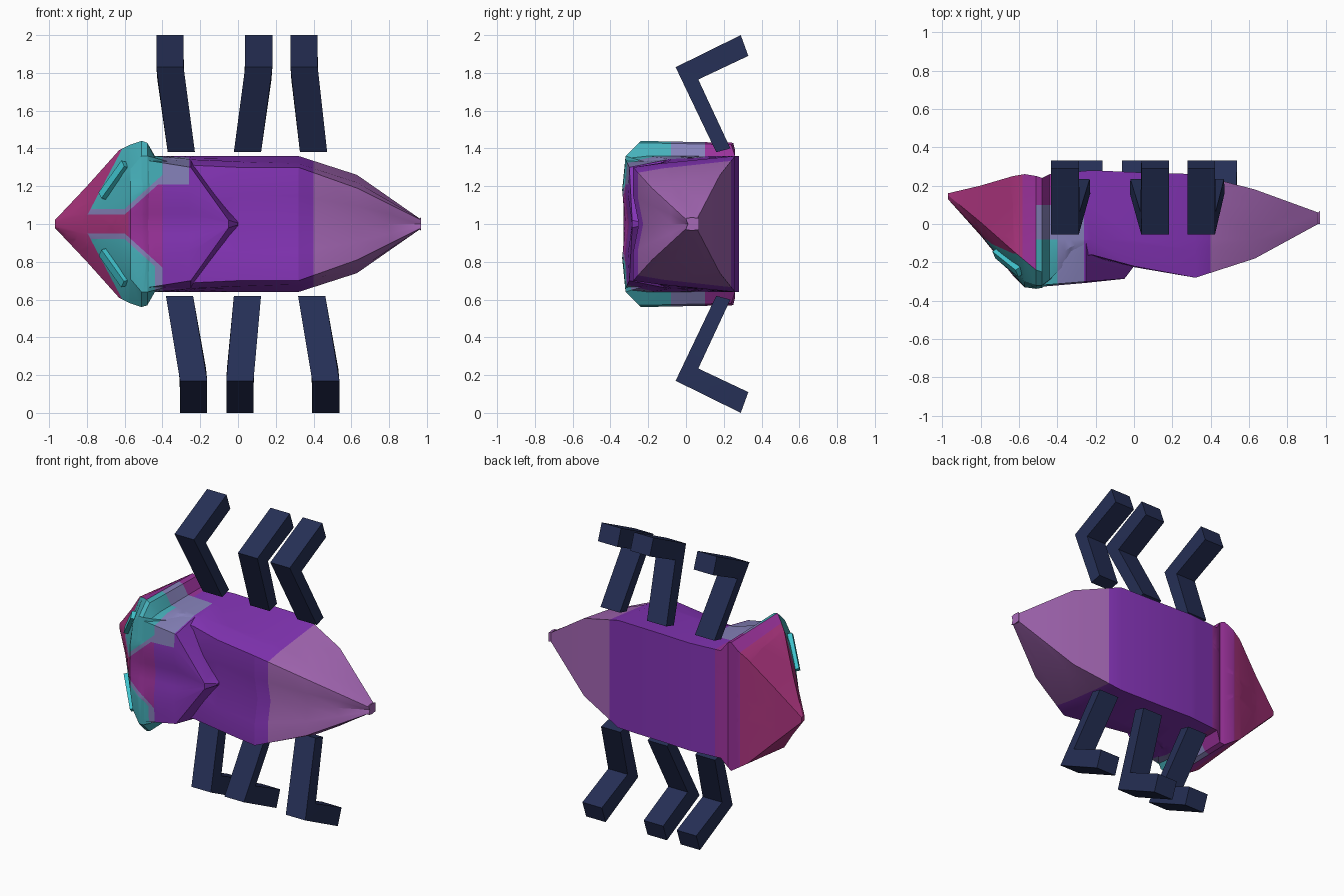
import bpy, bmesh, math
from mathutils import Vector, Matrix
from mathutils.bvhtree import BVHTree

cube = bpy.data.objects.get("Cube")
if cube:
    bpy.data.objects.remove(cube, do_unlink=True)


def linear(c):
    c /= 255
    return c / 12.92 if c < 0.04 else ((c + 0.055) / 1.055) ** 2.4


def material(name, *rgb):
    m = bpy.data.materials.new(name)
    m.use_nodes = True
    col = [linear(c) for c in rgb] + [1]
    m.diffuse_color = col
    m.node_tree.nodes["Principled BSDF"].inputs["Base Color"].default_value = col
    return m


PINK, MAGENTA, PURPLE, LILAC, CYAN, GREY = range(6)
skin = [material("pink", 170, 52, 125), material("magenta", 155, 50, 155),
        material("purple", 132, 52, 182), material("lilac", 166, 104, 182),
        material("cyan", 70, 176, 186), material("grey_lilac", 134, 130, 186)]
navy = material("navy", 37, 47, 85)
eye_cyan = material("bright_cyan", 64, 196, 206)


def finish(name, bm, mats, angle=25):
    bmesh.ops.recalc_face_normals(bm, faces=bm.faces)
    me = bpy.data.meshes.new(name)
    bm.to_mesh(me)
    bm.free()
    for m in mats:
        me.materials.append(m)
    ob = bpy.data.objects.new(name, me)
    bpy.context.collection.objects.link(ob)
    bpy.ops.object.select_all(action='DESELECT')
    ob.select_set(True)
    bpy.context.view_layer.objects.active = ob
    bpy.ops.object.shade_smooth_by_angle(angle=math.radians(angle))
    return ob


def skin_colour(f):
    """Bands along the length, with patches around the eyes."""
    c, n = f.calc_center_median(), f.normal
    x, y, dz = c.x, c.y, c.z - 1
    a = abs(dz)
    slope = max(0, 0.9 * (x + 0.6))
    head_side = n.x < -0.2 and n.y > -0.35
    if x < -0.36 and a < 0.1 + 1.9 * (x + 0.77) and not head_side:
        back = -0.4 if dz > 0 else -0.44
        if y < -0.08 and x < back and a > 0.08 + slope:
            return CYAN
        if y < 0.1 and a > 0.05 + slope and (dz > 0 or x < -0.4):
            return GREY
    if y < 0.1 and x < -0.26 and dz > 0.21 and x > -0.5:
        return CYAN if x < -0.4 and dz > 0.24 and y < -0.08 else GREY
    return PINK if x < -0.58 else MAGENTA if x < -0.4 else PURPLE if x < 0.4 else LILAC


def cut_and_colour(bm):
    cuts = [((x, 0, 0), (1, 0, 0)) for x in (-0.58, -0.5, -0.44, -0.4, -0.36, -0.26, 0.4)]
    cuts += [((0, y, 0), (0, 1, 0)) for y in (-0.08, 0.1)]
    cuts += [((0, 0, 1 + z), (0, 0, 1)) for z in (0.21, 0.24)]
    for s in (-1, 1):
        cuts += [((-0.77, 0, 1 + 0.1 * s), (1.9, 0, -s))]
        for d in (0.05, 0.08):
            cuts += [((-0.6, 0, 1 + d * s), (0.9, 0, -s)), ((0, 0, 1 + d * s), (0, 0, 1))]
    for co, no in cuts:
        geom = bm.verts[:] + bm.edges[:] + bm.faces[:]
        if co[0] < -0.59 or co[2] > 0:      # patch borders stay near the head
            near = [f for f in bm.faces if f.calc_center_median().x < -0.2]
            geom = list({g for f in near for g in (*f.verts, *f.edges, f)})
        bmesh.ops.bisect_plane(bm, geom=geom, plane_co=co,
                               plane_no=Vector(no).normalized(), dist=1e-5)
    bmesh.ops.recalc_face_normals(bm, faces=bm.faces)
    for f in bm.faces:
        f.material_index = skin_colour(f)


def loft(name, sections, wave):
    """Section: x, then y and half height of belly, side and back corners, then spine y."""
    bm = bmesh.new()
    rings = []
    for x, yb, zb, ym, zm, yf, zf, yc in sections:
        half = [(yb, zb), (ym, zm), (yf, zf), ((yf + yc) / 2 - wave * zf, zf / 2)]
        ring = half + [(yc, 0)] + [(y, -z) for y, z in reversed(half)]
        rings.append([bm.verts.new((x, y, 1 + z)) for y, z in ring])
    for a, b in zip(rings, rings[1:]):
        for i in range(len(a)):
            j = (i + 1) % len(a)
            bm.faces.new((a[i], a[j], b[j], b[i]))
    for r in (rings[0], rings[-1]):
        bm.faces.new(r)
    cut_and_colour(bm)
    return finish(name, bm, skin)


# Head, flared collar, body and tapering tail
body = loft("body", [
    (-0.97, .16, .015, .15, .02, .13, .015, .13),
    (-0.80, .20, .18, .01, .20, -.04, .11, -.06),
    (-0.63, .25, .35, -.14, .39, -.22, .25, -.27),
    (-0.57, .26, .39, -.19, .42, -.30, .29, -.33),
    (-0.51, .25, .43, -.24, .44, -.32, .36, -.32),
    (-0.48, .24, .42, -.25, .43, -.32, .36, -.31),
    (-0.44, .26, .36, -.20, .36, -.29, .35, -.29),
    (-0.33, .27, .36, -.12, .35, -.18, .32, -.18),
    (-0.22, .28, .36, -.08, .34, -.16, .31, -.15),
    (0.00, .27, .36, -.10, .33, -.22, .30, -.20),
    (0.32, .26, .36, -.14, .32, -.28, .30, -.25),
    (0.63, .18, .26, -.08, .22, -.18, .19, -.16),
    (0.96, .06, .03, .03, .03, .00, .025, .01),
    (0.97, .07, .03, .03, .035, .00, .03, .01)], 0.05)

# Pointed plate over the shoulders
loft("shoulder_plate", [
    (-0.50, -.10, .35, -.20, .35, -.32, .34, -.31),
    (-0.25, -.10, .34, -.15, .33, -.30, .30, -.29),
    (-0.05, -.10, .08, -.19, .07, -.285, .02, -.285),
    (0.00, -.10, .01, -.20, .01, -.22, .005, -.22)], 0.04)

# Eye bars lying on the head
me = body.data
tree = BVHTree.FromPolygons([v.co for v in me.vertices], [p.vertices for p in me.polygons])
for side, s in (("upper", 1), ("lower", -1)):
    ends = [tree.ray_cast(Vector((x, -1, 1 + s * z)), Vector((0, 1, 0)))
            for x, z in ((-0.70, 0.16), (-0.60, 0.30))]
    along = (ends[1][0] - ends[0][0]).normalized()
    out = ends[0][1] + ends[1][1]
    out = (out - along * out.dot(along)).normalized()
    across = out.cross(along)
    rot = Matrix((along, across, out)).transposed().to_4x4()
    centre = (ends[0][0] + ends[1][0]) / 2 + out * 0.008
    bm = bmesh.new()
    bmesh.ops.create_cube(bm, size=1, matrix=Matrix.Translation(centre) @ rot
                          @ Matrix.Diagonal((0.23, 0.05, 0.035, 1)))
    finish(side + "_eye", bm, [eye_cyan])

# Bent legs: an L outline in side view, given width along x
outline = [(.16, .38), (-.055, .83), (.29, 1.0), (.33, .89), (.065, .765), (.235, .40)]


def leg(name, s, hip, knee):
    bm = bmesh.new()
    sides = []
    for w in (-0.072, 0.072):
        ring = []
        for y, z in outline:
            t = min(1, (z - 0.38) / 0.42)
            ring.append(bm.verts.new((hip + (knee - hip) * t + w, y, 1 + s * z)))
        sides.append(ring)
    a, b = sides
    for i in range(len(a)):
        j = (i + 1) % len(a)
        bm.faces.new((a[i], a[j], b[j], b[i]))
    for r in sides:
        bm.faces.new((r[0], r[1], r[4], r[5]))
        bm.faces.new((r[1], r[2], r[3], r[4]))
    finish(name, bm, [navy], 15)


for side, s, joints in (("upper", 1, ((-.30, -.36), (.05, .11), (.40, .35))),
                        ("lower", -1, ((-.31, -.235), (.05, .01), (.39, .465)))):
    for place, (hip, knee) in zip(("front", "middle", "rear"), joints):
        leg(f"{side}_{place}_leg", s, hip, knee)
